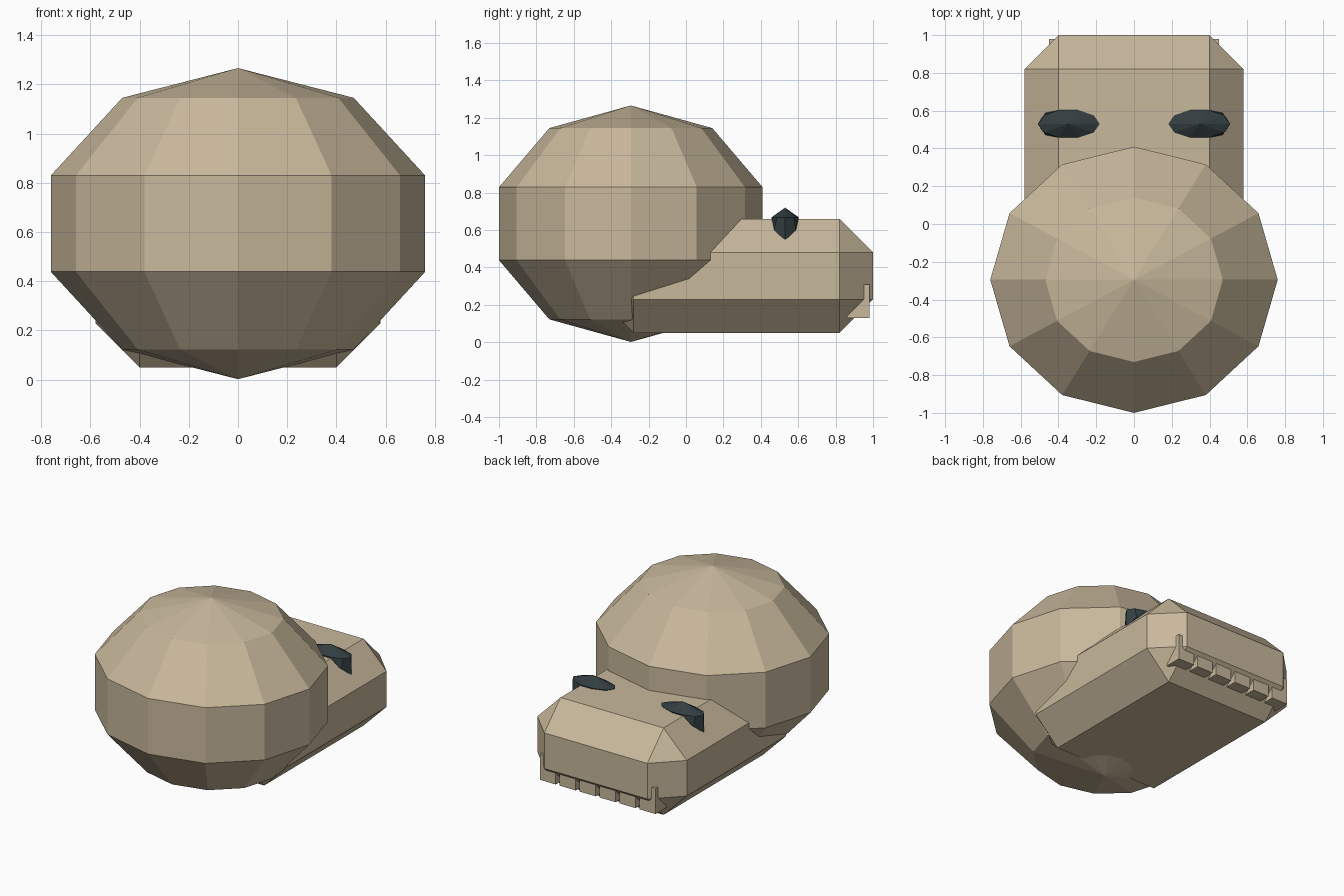
import bpy, bmesh, math
from mathutils import Vector

cube = bpy.data.objects.get("Cube")
if cube:
    bpy.data.objects.remove(cube, do_unlink=True)


def material(name, rgb):
    m = bpy.data.materials.new(name)
    m.use_nodes = True
    m.diffuse_color = (*rgb, 1)
    m.node_tree.nodes["Principled BSDF"].inputs["Base Color"].default_value = (*rgb, 1)
    return m


BONE = material("bone_tan", (0.58, 0.48, 0.33))
DARK = material("socket_dark", (0.032, 0.048, 0.052))


def finish(bm, name, mat):
    bmesh.ops.recalc_face_normals(bm, faces=bm.faces)
    mesh = bpy.data.meshes.new(name)
    bm.to_mesh(mesh)
    bm.free()
    mesh.materials.append(mat)
    ob = bpy.data.objects.new(name, mesh)
    bpy.context.collection.objects.link(ob)
    return ob


def box(name, low, high, mat):
    bm = bmesh.new()
    bmesh.ops.create_cube(bm, size=1)
    low, high = Vector(low), Vector(high)
    bmesh.ops.scale(bm, vec=high - low, verts=bm.verts)
    bmesh.ops.translate(bm, vec=(low + high) / 2, verts=bm.verts)
    return finish(bm, name, mat)


# Cranium: faceted, slightly flattened ball
bm = bmesh.new()
bmesh.ops.create_uvsphere(bm, u_segments=12, v_segments=5, radius=1)
bmesh.ops.scale(bm, vec=(0.8, 0.741, 0.632), verts=bm.verts)
bmesh.ops.translate(bm, vec=(0, -0.295, 0.634), verts=bm.verts)
finish(bm, "cranium", BONE)

# Snout: box with every edge chamfered
snout = box("snout", (-0.58, -0.46, 0.05), (0.58, 1.0, 0.66), BONE)
chamfer = snout.modifiers.new("chamfer", "BEVEL")
chamfer.width = 0.18
chamfer.segments = 1

# Teeth: a row of six blocks under the front of the snout
for i in range(6):
    x = (i - 2.5) * 0.155
    box(f"tooth_{i + 1}", (x - 0.062, 0.86, 0.13), (x + 0.062, 0.98, 0.31), BONE)

# Eye sockets: faceted gems folding over the upper chamfer
for side, name in ((1, "left_eye_socket"), (-1, "right_eye_socket")):
    points = [(0.35, 0.53, 0.72), (0.51, 0.53, 0.545), (0.3, 0.53, 0.6)]
    points += [(0.47, 0.53 + s * 0.058, 0.6) for s in (-1, 1)]
    for k in range(10):
        a = math.tau * k / 10
        points.append((0.345 + 0.163 * math.cos(a), 0.53 + 0.077 * math.sin(a), 0.668))
    bm = bmesh.new()
    for x, y, z in points:
        bm.verts.new((side * x, y, z))
    bmesh.ops.convex_hull(bm, input=bm.verts)
    finish(bm, name, DARK)
